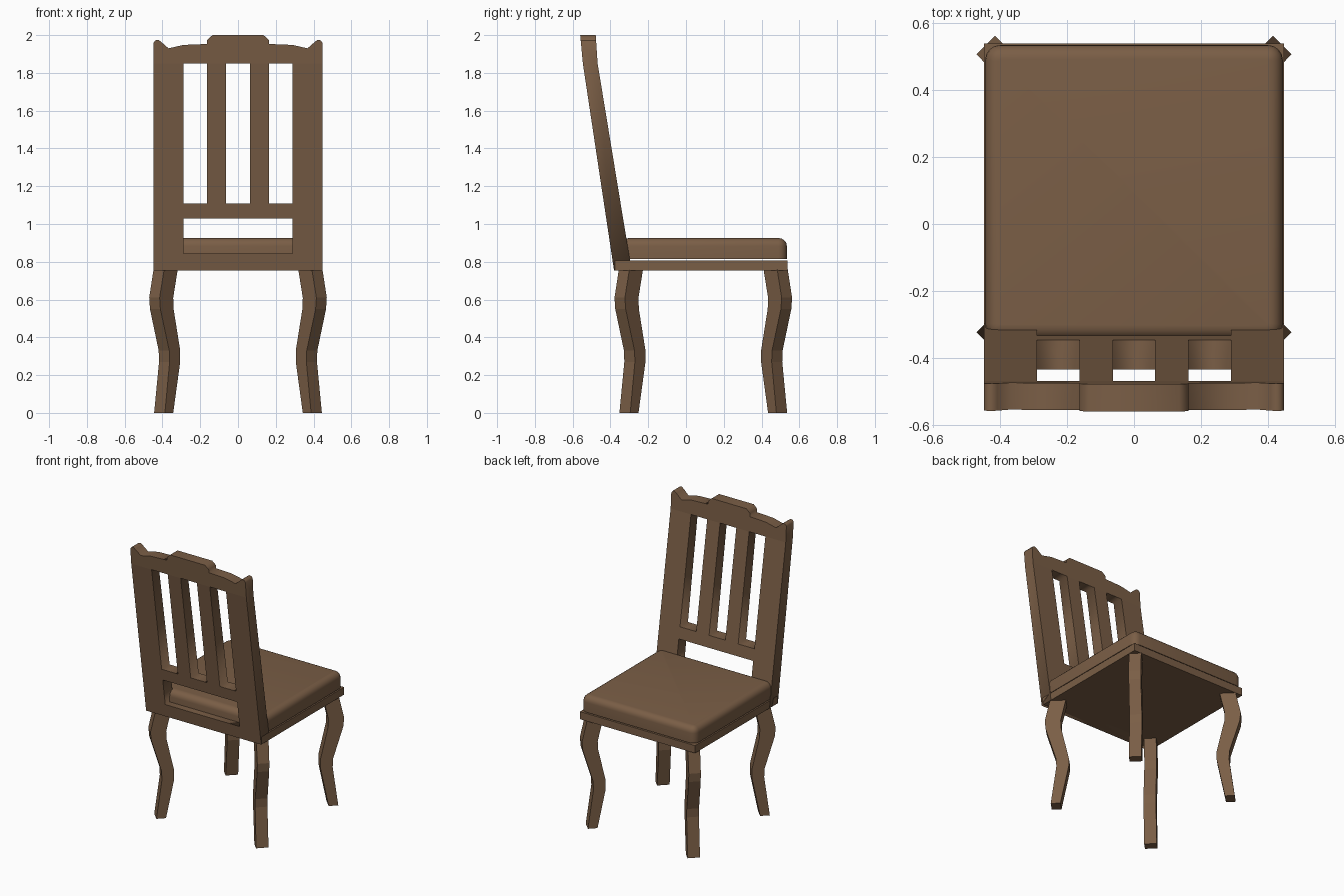
import bpy, bmesh, math

if "Cube" in bpy.data.objects:
    bpy.data.objects.remove(bpy.data.objects["Cube"])

wood = bpy.data.materials.new("brown wood")
wood.diffuse_color = (0.195, 0.112, 0.061, 1)
wood.use_nodes = True
wood.node_tree.nodes["Principled BSDF"].inputs["Base Color"].default_value = wood.diffuse_color


def finish(name, bm):
    bmesh.ops.recalc_face_normals(bm, faces=bm.faces)
    me = bpy.data.meshes.new(name)
    bm.to_mesh(me)
    bm.free()
    me.materials.append(wood)
    ob = bpy.data.objects.new(name, me)
    bpy.context.scene.collection.objects.link(ob)
    return ob


def box(x, y0, y1, z0, z1):
    bm = bmesh.new()
    bmesh.ops.create_cube(bm, size=1)
    for v in bm.verts:
        v.co = (v.co.x * 2 * x, y0 if v.co.y < 0 else y1, z0 if v.co.z < 0 else z1)
    return bm


# Seat frame
finish("seat_frame", box(0.447, -0.375, 0.538, 0.755, 0.808))

# Cushion: rounded corners, then a rounded top rim
bm = box(0.444, -0.345, 0.534, 0.814, 0.925)
upright = [e for e in bm.edges if abs(e.verts[0].co.z - e.verts[1].co.z) > 0.05]
bmesh.ops.bevel(bm, geom=upright, offset=0.045, segments=4, profile=0.5, affect='EDGES')
rim = [e for e in bm.edges if all(v.co.z > 0.92 for v in e.verts)]
bmesh.ops.bevel(bm, geom=rim, offset=0.042, segments=5, profile=0.5, affect='EDGES')
cushion = finish("seat_cushion", bm)
bpy.context.view_layer.objects.active = cushion
cushion.select_set(True)
bpy.ops.object.shade_smooth_by_angle(angle=math.radians(35))


# Backrest: flat outline with openings, thickened and leaned backwards
def lerp(z, pts):
    for (z0, y0), (z1, y1) in zip(pts, pts[1:]):
        if z <= z1 or z1 == pts[-1][0]:
            return y0 + (y1 - y0) * (z - z0) / (z1 - z0)


def rect(x0, x1, z0, z1):
    return [(x0, z0), (x1, z0), (x1, z1), (x0, z1)]


half = [(0.447, 0.755), (0.447, 1.85), (0.447, 1.96), (0.438, 1.972), (0.422, 1.975),
        (0.408, 1.965), (0.368, 1.93), (0.288, 1.948), (0.163, 1.953),
        (0.163, 1.975), (0.135, 2.0)]
outline = half + [(-x, z) for x, z in reversed(half)]
holes = [rect(a, a + 0.126, 1.108, 1.85) for a in (-0.289, -0.063, 0.163)]
holes.append(rect(-0.289, 0.289, 0.845, 1.028))

cu = bpy.data.curves.new("outline", 'CURVE')
cu.dimensions = '2D'
cu.fill_mode = 'BOTH'
cu.extrude = 0.5
for loop in [outline] + holes:
    sp = cu.splines.new('POLY')
    sp.points.add(len(loop) - 1)
    for p, (x, z) in zip(sp.points, loop):
        p.co = (x, z, 0, 1)
    sp.use_cyclic_u = True
tmp = bpy.data.objects.new("outline", cu)
bpy.context.scene.collection.objects.link(tmp)
bpy.context.view_layer.update()
me = bpy.data.meshes.new_from_object(tmp.evaluated_get(bpy.context.evaluated_depsgraph_get()))
bpy.data.objects.remove(tmp)
bm = bmesh.new()
bm.from_mesh(me)
rear = [(0.755, -0.381), (1.85, -0.546), (2.0, -0.56)]
fore = [(0.755, -0.288), (1.85, -0.468), (2.0, -0.478)]
for v in bm.verts:
    x, z, side = v.co
    v.co = (x, lerp(z, fore if side > 0 else rear), z)
bmesh.ops.remove_doubles(bm, verts=bm.verts, dist=0.0005)
bmesh.ops.dissolve_limit(bm, angle_limit=0.005, verts=bm.verts, edges=bm.edges)
finish("backrest", bm)

# Legs: diagonal S-curve with a rectangular section turned 45 degrees
# each row: height, outermost reach, width, depth
rings = [(0.0, 0.444, 0.057, 0.044), (0.27, 0.418, 0.056, 0.056), (0.33, 0.420, 0.056, 0.058),
         (0.55, 0.466, 0.055, 0.070), (0.61, 0.470, 0.055, 0.072), (0.76, 0.447, 0.056, 0.072)]
for sx, xn in ((-1, "left"), (1, "right")):
    for sy, yn in ((-1, "rear"), (1, "fore")):
        bm = bmesh.new()
        prev = None
        for z, o, w, d in rings:
            sec = [(o, o - w), (o - w, o), (o - w - d, o - d), (o - d, o - w - d)]
            ring = [bm.verts.new((sx * x, 0.0915 + sy * y, z)) for x, y in sec]
            if prev:
                for i in range(4):
                    j = (i + 1) % 4
                    bm.faces.new((prev[i], prev[j], ring[j], ring[i]))
            else:
                bm.faces.new(ring)
            prev = ring
        bm.faces.new(prev)
        finish(f"{yn}_{xn}_leg", bm)
